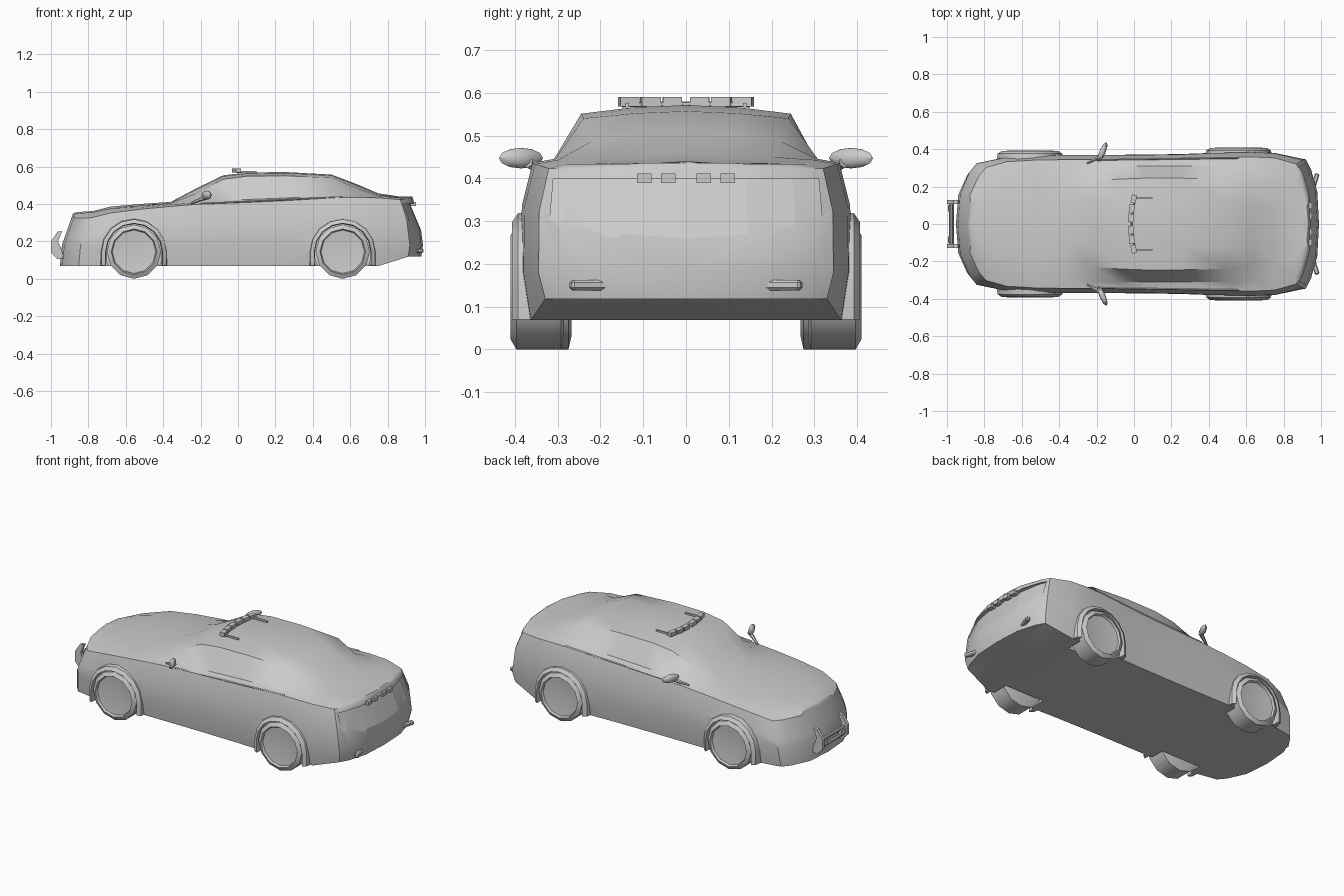
import bpy, bmesh, math
from mathutils import Vector, Matrix

if "Cube" in bpy.data.objects:
    bpy.data.objects.remove(bpy.data.objects["Cube"])


def finish(name, bm, angle=35):
    bmesh.ops.remove_doubles(bm, verts=bm.verts, dist=0.0004)
    bmesh.ops.recalc_face_normals(bm, faces=bm.faces)
    me = bpy.data.meshes.new(name)
    bm.to_mesh(me)
    bm.free()
    ob = bpy.data.objects.new(name, me)
    bpy.context.collection.objects.link(ob)
    bpy.ops.object.select_all(action='DESELECT')
    ob.select_set(True)
    bpy.context.view_layer.objects.active = ob
    if angle:
        bpy.ops.object.shade_smooth_by_angle(angle=math.radians(angle))
    return ob


def loft(name, rings, caps=True, angle=35):
    """Skin a row of closed rings with equal point counts."""
    bm = bmesh.new()
    vs = [[bm.verts.new(p) for p in r] for r in rings]
    n = len(rings[0])
    for a, b in zip(vs, vs[1:]):
        for i in range(n):
            bm.faces.new((a[i], a[(i + 1) % n], b[(i + 1) % n], b[i]))
    if caps:
        bm.faces.new(vs[0])
        bm.faces.new(vs[-1])
    return finish(name, bm, angle)


def box(name, loc, size, rz=0, ry=0):
    bm = bmesh.new()
    m = (Matrix.Translation(loc) @ Matrix.Rotation(rz, 4, 'Z')
         @ Matrix.Rotation(ry, 4, 'Y') @ Matrix.Diagonal((*size, 1)))
    bmesh.ops.create_cube(bm, size=1, matrix=m)
    return finish(name, bm, 0)


def rod(name, a, b, r1, r2, sides=6):
    a, b = Vector(a), Vector(b)
    bm = bmesh.new()
    m = Matrix.Translation((a + b) / 2) @ (b - a).to_track_quat('Z', 'Y').to_matrix().to_4x4()
    bmesh.ops.create_cone(bm, cap_ends=True, segments=sides, radius1=r1, radius2=r2,
                          depth=(b - a).length, matrix=m)
    return finish(name, bm)


def cut(ob, cutter):
    cutter.hide_render = True
    bpy.context.view_layer.objects.active = ob
    mod = ob.modifiers.new("cut", 'BOOLEAN')
    mod.operation, mod.object, mod.solver = 'DIFFERENCE', cutter, 'EXACT'
    bpy.ops.object.modifier_apply(modifier=mod.name)
    bpy.data.objects.remove(cutter)


# body: cross-sections along the car, closed by bowed nose and tail
def half(hw, zbelt, ycab, yroof, zroof, ztop, zb=0.068):
    return [(0, zb), (hw * .955, zb), (hw, .18), (hw * .995, zbelt - .1), (hw * .93, zbelt),
            (ycab, zbelt + .01), (yroof, zroof), (yroof * .5, ztop - .005), (0, ztop)]


def ring(pts, xf):
    r = [(xf(z), y, z) for y, z in pts]
    return r + [(x, -y, z) for x, y, z in r[-2:0:-1]]


def nose_x(z):
    return -.952 + max(0, z - .15) * .35


def tail_x(z):
    return .998 - max(0, z - .24) * .33 - max(0, .24 - z) * .15


sections = [
    (-.68, .358, .352, .285, .20, .376, .386),
    (-.52, .368, .372, .29, .20, .391, .400),
    (-.36, .370, .387, .295, .20, .404, .411),
    (-.22, .370, .398, .305, .23, .458, .485),
    (-.08, .370, .408, .31, .24, .532, .553),
    (.05, .371, .414, .31, .245, .549, .568),
    (.25, .374, .422, .31, .245, .551, .571),
    (.50, .383, .433, .31, .24, .540, .557),
    (.63, .386, .436, .305, .22, .487, .508),
    (.75, .380, .433, .30, .20, .450, .457)]
front = half(.325, .325, .26, .18, .355, .362)
rear = half(.345, .423, .28, .18, .436, .44, zb=.118)
rings = []
for s in (0, .5, .85, 1):
    pts = [(y * s, z - (.014 * (1 - s) if i > 5 else 0)) for i, (y, z) in enumerate(front)]
    rings.append(ring(pts, lambda z: nose_x(z) + .1 * s ** 3))
for x, *d in sections:
    rings.append(ring(half(*d), lambda z: x))
for s in (1, .85, .5, 0):
    rings.append(ring([(y * s, z) for y, z in rear], lambda z: tail_x(z) - .07 * s ** 3))
body = loft("car_body", rings, caps=False)

# recessed tail panel
rec = []
for t in (-1, -.8, -.45, 0, .45, .8, 1):
    b = .045 * abs(t) ** 3
    rec.append([(.92 - b, .31 * t, .40), (1.1, .31 * t, .40),
                (1.1, .325 * t, .232), (.99 - b, .325 * t, .232)])
cut(body, loft("panel_cutter", rec, angle=0))

# wheels, wells and arch flares
ZC = .145


def wheel(name, cx, side, dy):
    prof = [(.28, .0), (.28, .115), (.287, .145), (.392, .145), (.405, .122), (.392, .116), (.38, .0)]
    n = 12
    rows = [[(cx + r * math.sin(k * math.tau / n), side * (y + dy), ZC + r * math.cos(k * math.tau / n))
             for k in range(n)] for y, r in prof]
    loft(name, rows, caps=False)


def flare(name, cx, side, dy):
    sect = [(.18, .33), (.173, .388), (.152, .402), (.148, .33)]
    path = [(0, .07)] + [(k * math.pi / 8, None) for k in range(9)] + [(math.pi, .07)]
    rows = []
    for a, z in path:
        rows.append([(cx + r * math.cos(a), side * (y + dy), ZC + r * math.sin(a) if z is None else z)
                     for r, y in sect])
    loft(name, rows)


for label, cx, dy in (("front", -.556, -.012), ("rear", .56, .005)):
    for side, tag in ((1, "a"), (-1, "b")):
        cut(body, rod("well_cutter", (cx, side * .265, ZC), (cx, side * .5, ZC), .155, .155, 16))
        wheel(f"{label}_wheel_{tag}", cx, side, dy)
        flare(f"{label}_arch_{tag}", cx, side, dy)

# re-smooth the cut body
bpy.ops.object.select_all(action='DESELECT')
body.select_set(True)
bpy.context.view_layer.objects.active = body
bpy.ops.object.shade_smooth_by_angle(angle=math.radians(35))

for side, tag in ((1, "a"), (-1, "b")):
    # door mirror on its arm
    bm = bmesh.new()
    m = (Matrix.Translation((-.168, side * .386, .447)) @ Matrix.Rotation(-side * math.radians(23), 4, 'Z')
         @ Matrix.Diagonal((.017, .056, .024, 1)))
    bmesh.ops.create_uvsphere(bm, u_segments=8, v_segments=6, radius=1, matrix=m)
    finish("mirror_" + tag, bm)
    rod("mirror_arm_" + tag, (-.25, side * .325, .405), (-.165, side * .37, .437), .006, .013)
    # window sill trim
    rod("sill_trim_" + tag, (-.2, side * .342, .401), (.56, side * .354, .437), .005, .005, 4)
    # roof light bar
    for i, y in enumerate((.032, .083, .134)):
        box(f"roof_lamp_{tag}{i}", (-.018 + .9 * y * y, side * y, .579), (.028, .045, .022),
            rz=-side * 1.6 * y)
    rod("lamp_bar_" + tag, (-.014, 0, .574), (.004, side * .15, .572), .006, .006)
    box("lamp_bar_foot_" + tag, (.045, side * .137, .571), (.11, .008, .01))
    # tail lamps under the lip and low reflectors
    for i, y in enumerate((.042, .098)):
        box(f"tail_lamp_{tag}{i}", (.937, side * y, .40), (.03, .034, .022))
    bm = bmesh.new()
    m = (Matrix.Translation((.967, side * .227, .15)) @ Matrix.Rotation(-side * .3, 4, 'Z')
         @ Matrix.Diagonal((.026, .09, .024, 1)))
    bmesh.ops.create_cube(bm, size=1, matrix=m)
    bmesh.ops.bevel(bm, geom=bm.edges[:], offset=.006, segments=1, affect='EDGES')
    finish("reflector_" + tag, bm, 0)
    # push bar uprights and lamps
    plate = [(-.93, .11), (-.965, .105), (-1, .14), (-1, .2), (-.965, .252), (-.94, .255), (-.962, .2), (-.945, .16)]
    loft("push_bar_upright_" + tag, [[(x, side * y, z) for x, z in plate] for y in (.108, .128)], angle=0)
    box("push_bar_lamp_" + tag, (-.983, side * .083, .165), (.022, .035, .03))

# push bar crossbars
rod("push_bar_upper", (-.978, -.11, .185), (-.978, .11, .185), .01, .01, 8)
rod("push_bar_lower", (-.972, -.11, .14), (-.972, .11, .14), .01, .01, 8)
